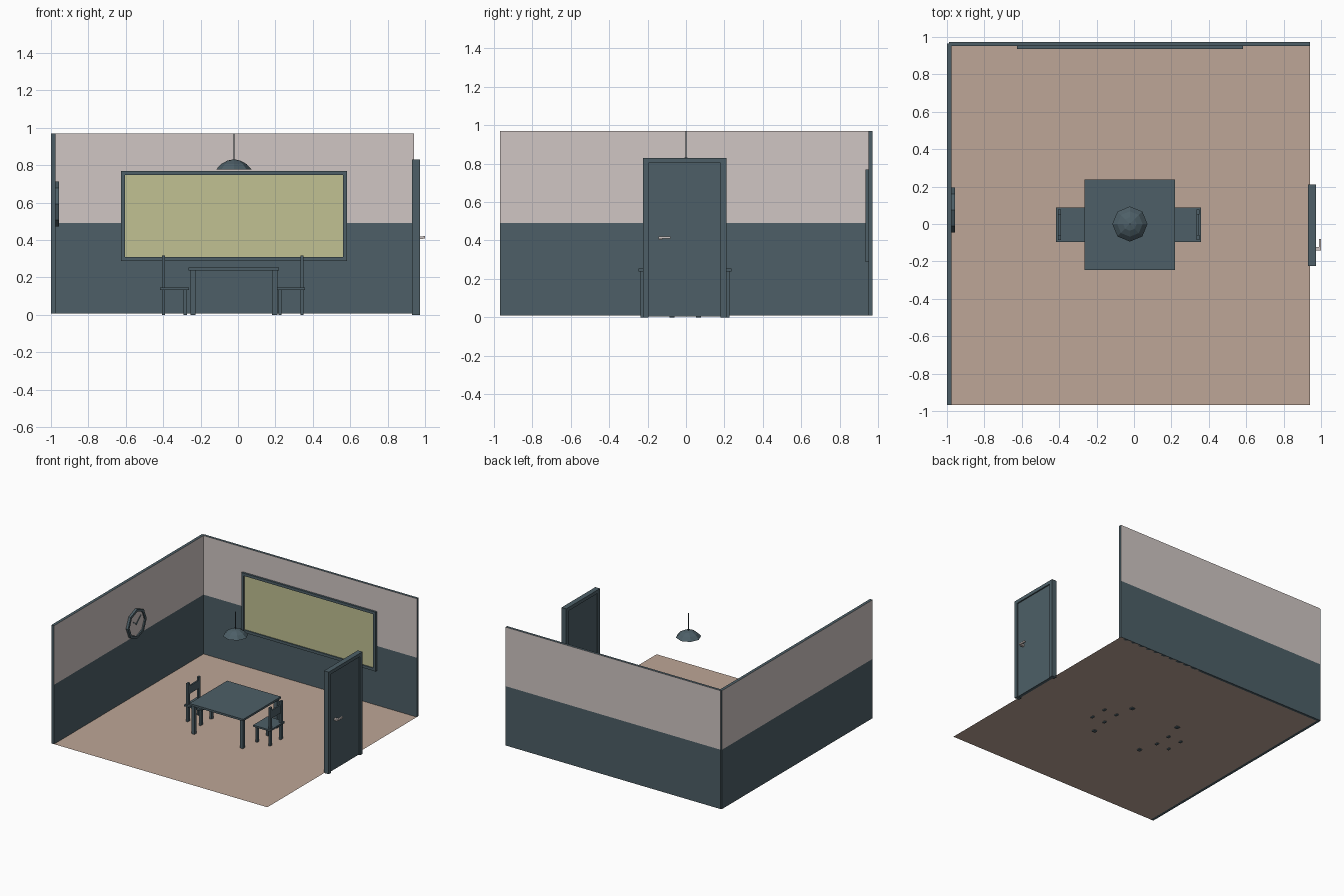
import bpy, bmesh, math
from mathutils import Matrix

if "Cube" in bpy.data.objects:
    bpy.data.objects.remove(bpy.data.objects["Cube"])


def material(name, r, g, b):
    lin = [((c / 255 + 0.055) / 1.055) ** 2.4 for c in (r, g, b)]
    m = bpy.data.materials.new(name)
    m.diffuse_color = (*lin, 1)
    m.use_nodes = True
    m.node_tree.nodes["Principled BSDF"].inputs["Base Color"].default_value = m.diffuse_color
    return m


DARK = material("slate", 77, 95, 103)
PALE = material("pale wall", 208, 198, 195)
FLOOR = material("floor tan", 190, 166, 151)
BOARD = material("board olive", 193, 193, 146)


def finish(name, bm, *mats):
    me = bpy.data.meshes.new(name)
    bmesh.ops.recalc_face_normals(bm, faces=bm.faces)
    bm.to_mesh(me)
    bm.free()
    for m in mats:
        me.materials.append(m)
    ob = bpy.data.objects.new(name, me)
    bpy.context.collection.objects.link(ob)
    return ob


def add_box(bm, x, y, z):
    """Box from (min, max) ranges."""
    r = [sorted(v) for v in (x, y, z)]
    mat = Matrix.Translation([sum(v) / 2 for v in r]) @ Matrix.Diagonal([v[1] - v[0] for v in r] + [1])
    bmesh.ops.create_cube(bm, size=1, matrix=mat)


def boxes(name, mat, *ranges):
    bm = bmesh.new()
    for r in ranges:
        add_box(bm, *r)
    return finish(name, bm, mat)


def wall(name, axis, x, y):
    """Wall cut at mid height; the broad upper faces are pale, rims stay dark."""
    bm = bmesh.new()
    add_box(bm, x, y, (0.008, 0.97))
    bmesh.ops.bisect_plane(bm, geom=bm.verts[:] + bm.edges[:] + bm.faces[:],
                           plane_co=(0, 0, 0.49), plane_no=(0, 0, 1))
    bm.normal_update()
    for f in bm.faces:
        if abs(f.normal[axis]) > 0.9 and f.calc_center_median().z > 0.49:
            f.material_index = 1
    finish(name, bm, DARK, PALE)


# Room shell
bm = bmesh.new()
bmesh.ops.create_grid(bm, x_segments=1, y_segments=1, size=1,
                      matrix=Matrix.Translation((-0.02, 0, 0.008)) @ Matrix.Diagonal((0.962, 0.968, 1, 1)))
finish("floor", bm, FLOOR)
wall("left_wall", 0, (-1, -0.976), (-0.969, 0.965))
wall("back_wall", 1, (-0.99, 0.942), (0.951, 0.972))

# Notice board on the back wall
X0, X1, Z0, Z1, T = -0.625, 0.583, 0.288, 0.77, 0.022
Y = (0.935, 0.952)
boxes("board_frame", DARK,
      ((X0, X1), Y, (Z0, Z0 + T)), ((X0, X1), Y, (Z1 - T, Z1)),
      ((X0, X0 + T), Y, (Z0 + T, Z1 - T)), ((X1 - T, X1), Y, (Z0 + T, Z1 - T)))
boxes("board_panel", BOARD, ((X0 + T, X1 - T), (0.944, 0.952), (Z0 + T, Z1 - T)))

# Door and frame
D = (0.93, 0.972)
boxes("door_frame", DARK,
      (D, (-0.224, -0.194), (0, 0.83)), (D, (0.18, 0.21), (0, 0.83)), (D, (-0.194, 0.18), (0.802, 0.83)))
boxes("door", DARK, ((0.938, 0.962), (-0.194, 0.18), (0.004, 0.802)))
boxes("door_handle", PALE,
      ((0.962, 0.988), (-0.142, -0.122), (0.405, 0.419)), ((0.988, 1.0), (-0.142, -0.08), (0.409, 0.421)))

# Table
CX, CY = -0.022, -0.005
boxes("table_top", DARK, ((CX - 0.242, CX + 0.242), (CY - 0.242, CY + 0.242), (0.238, 0.254)))
boxes("table_legs", DARK, *[((CX + s * 0.204, CX + s * 0.232), (CY + t * 0.204, CY + t * 0.232), (0, 0.238))
                            for s in (-1, 1) for t in (-1, 1)])


# Chairs, facing each other across the table
def chair(name, s, cx):
    def X(a, b):
        return (cx + s * a, cx + s * b)
    cy = -0.004
    boxes(name + "_seat", DARK, (X(0.232, 0.387), (cy - 0.093, cy + 0.093), (0.133, 0.146)))
    legs = []
    for t in (-1, 1):
        y = (cy + t * 0.056, cy + t * 0.082)
        legs += [(X(0.245, 0.262), y, (0, 0.134)), (X(0.362, 0.378), y, (0, 0.318))]
    boxes(name + "_legs", DARK, *legs)
    boxes(name + "_backrest", DARK, (X(0.364, 0.376), (cy - 0.06, cy + 0.06), (0.225, 0.29)))


chair("right_chair", 1, -0.029)
chair("left_chair", -1, -0.029)

# Pendant lamp: faceted open dome on a cord
bm = bmesh.new()
rings = []
for r, z in ((0.094, 0.778), (0.068, 0.806), (0.036, 0.824)):
    rings.append([bm.verts.new((CX + r * math.cos(i * math.pi / 4), r * math.sin(i * math.pi / 4), z))
                  for i in range(8)])
tip = bm.verts.new((CX, 0, 0.832))
for i in range(8):
    j = (i + 1) % 8
    for a, b in zip(rings, rings[1:]):
        bm.faces.new((a[i], a[j], b[j], b[i]))
    bm.faces.new((rings[-1][i], rings[-1][j], tip))
finish("lamp_shade", bm, DARK)
boxes("lamp_cord", DARK, ((CX - 0.003, CX + 0.003), (-0.003, 0.003), (0.828, 0.97)))

# Octagonal wall clock: rim extruded around an inset face
KY, KZ = 0.075, 0.592


def octagon(bm, r, x):
    return [bm.verts.new((x, KY + r * math.cos(i * math.pi / 4), KZ + r * math.sin(i * math.pi / 4)))
            for i in range(8)]


bm = bmesh.new()
loops = [octagon(bm, r, x) for r, x in ((0.12, -0.976), (0.12, -0.957), (0.1, -0.957), (0.1, -0.976))]
for i in range(8):
    j = (i + 1) % 8
    for a, b in zip(loops, loops[1:] + loops[:1]):
        bm.faces.new((a[i], a[j], b[j], b[i]))
finish("clock_rim", bm, DARK)
bm = bmesh.new()
face = bm.faces.new(octagon(bm, 0.102, -0.967))
finish("clock_face", bm, PALE)

# Clock hands
for name, length, angle in (("minute_hand", 0.075, 40), ("hour_hand", 0.045, 150)):
    bm = bmesh.new()
    add_box(bm, (-0.967, -0.963), (-0.008, length), (-0.004, 0.004))
    rot = Matrix.Rotation(math.radians(angle), 4, 'X')
    for v in bm.verts:
        x = v.co.x
        v.co = rot @ v.co
        v.co.x = x
        v.co.y += KY
        v.co.z += KZ
    finish(name, bm, DARK)
